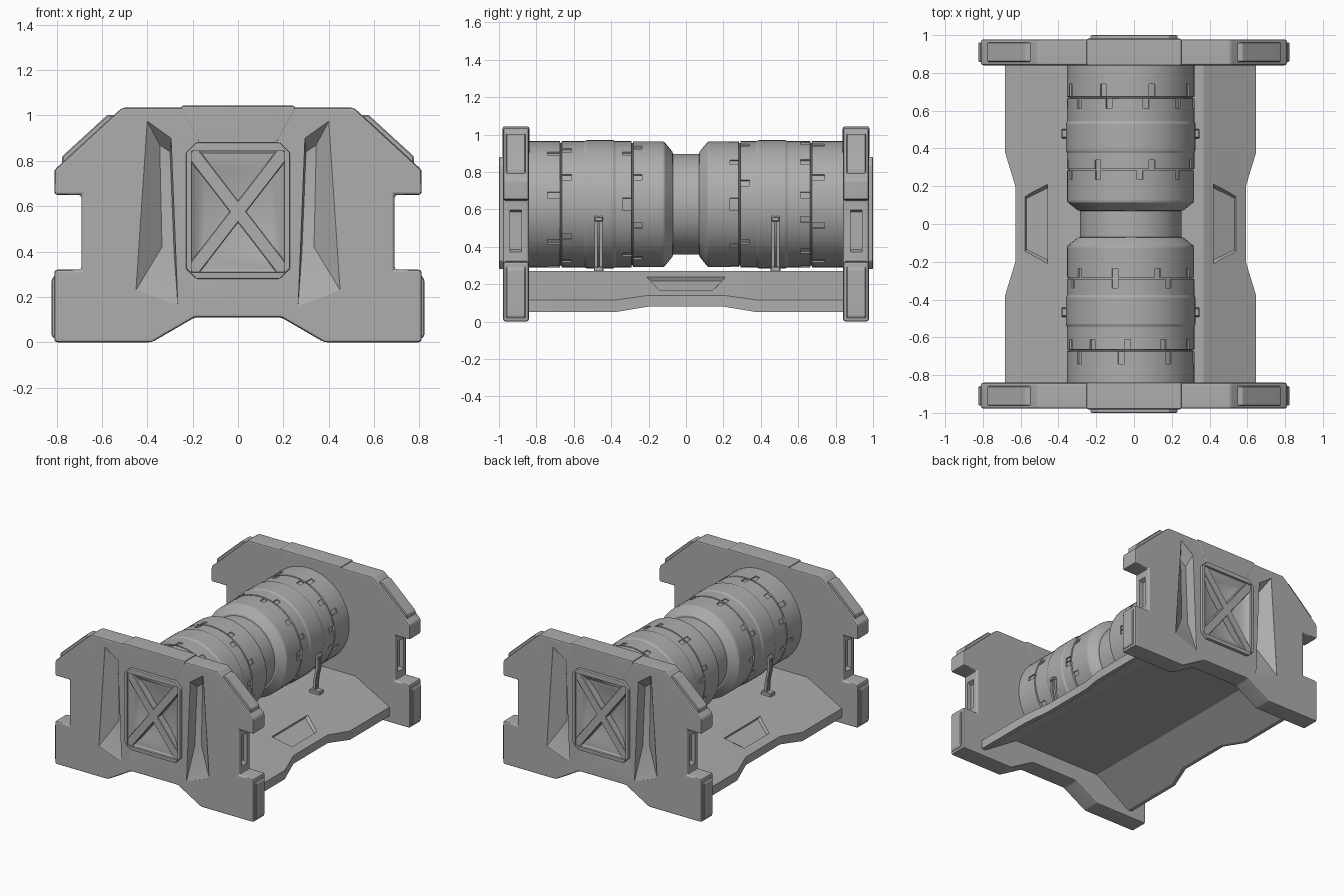
import bpy, bmesh, math
from mathutils import Vector

cube = bpy.data.objects.get("Cube")
if cube:
    bpy.data.objects.remove(cube, do_unlink=True)

grey = bpy.data.materials.new("plain_grey")
grey.use_nodes = True
colour = (0.42, 0.42, 0.42, 1)
grey.diffuse_color = colour
grey.node_tree.nodes["Principled BSDF"].inputs["Base Color"].default_value = colour

XC = -0.018          # drum and base sit slightly off centre
AXIS_Z = 0.627


def finish(bm, name):
    bmesh.ops.recalc_face_normals(bm, faces=bm.faces)
    mesh = bpy.data.meshes.new(name)
    bm.to_mesh(mesh)
    bm.free()
    mesh.materials.append(grey)
    ob = bpy.data.objects.new(name, mesh)
    bpy.context.collection.objects.link(ob)
    return ob


def activate(ob):
    bpy.ops.object.select_all(action='DESELECT')
    ob.select_set(True)
    bpy.context.view_layer.objects.active = ob


def loft(name, rings):
    """Join rings of 3D points into a closed solid."""
    bm = bmesh.new()
    rows = [[bm.verts.new(p) for p in ring] for ring in rings]
    n = len(rows[0])
    for a, b in zip(rows, rows[1:]):
        for i in range(n):
            j = (i + 1) % n
            bm.faces.new((a[i], a[j], b[j], b[i]))
    bm.faces.new(rows[0])
    bm.faces.new(rows[-1])
    return finish(bm, name)


def stack(name, *layers):
    """Loft x-z outlines placed at successive y positions."""
    return loft(name, [[(x, y, z) for x, z in pts] for y, pts in layers])


def prism(name, pts, y0, y1):
    return stack(name, (y0, pts), (y1, pts))


def mirrored(half):
    return half + [(-x, z) for x, z in reversed(half)]


def rect(hx, z0, z1, c=0.0):
    """Rectangle with optional corner chamfers."""
    half = [(hx - c, z0), (hx, z0 + c), (hx, z1 - c), (hx - c, z1)] if c else [(hx, z0), (hx, z1)]
    return mirrored(half)


def flip(pts, k):
    return [(x * k, z) for x, z in pts]


def bevel(ob, width, segments=2):
    m = ob.modifiers.new("bevel", 'BEVEL')
    m.width, m.segments, m.limit_method = width, segments, 'ANGLE'
    m.angle_limit = math.radians(25)
    activate(ob)
    bpy.ops.object.modifier_apply(modifier=m.name)


def cut(ob, cutters):
    for c in cutters:
        m = ob.modifiers.new("cut", 'BOOLEAN')
        m.operation, m.solver, m.object = 'DIFFERENCE', 'EXACT', c
        activate(ob)
        bpy.ops.object.modifier_apply(modifier=m.name)


def discard(cutters):
    for c in cutters:
        bpy.data.objects.remove(c, do_unlink=True)


def smooth(ob, angle=28):
    activate(ob)
    bpy.ops.object.shade_smooth_by_angle(angle=math.radians(angle))
    ob.modifiers.new("weighted_normals", 'WEIGHTED_NORMAL').keep_sharp = True


# End frames: outline, slots, crossed panel, caps
frame_half = [(0.19, 0.11), (0.38, 0.0), (0.81, 0.0), (0.81, 0.32), (0.69, 0.32),
              (0.69, 0.65), (0.81, 0.65), (0.81, 0.76), (0.51, 1.035)]
slot_outer = [(0.40, 0.975), (0.295, 0.90), (0.265, 0.16), (0.45, 0.23)]
slot_floor = [(0.345, 0.87), (0.30, 0.84), (0.282, 0.40), (0.335, 0.42)]
cap_outline = [(0.53, 1.0), (0.575, 1.003), (0.775, 0.82), (0.775, 0.77), (0.6, 0.85)]
foot_outline = [(0.76, 0.03), (0.81, 0.015), (0.822, 0.03), (0.822, 0.275), (0.81, 0.295), (0.76, 0.28)]
notch_wall = [(0.66, 0.385), (0.72, 0.36), (0.72, 0.61), (0.66, 0.585)]

for side, s in (("front", -1), ("back", 1)):
    frame = prism(side + "_frame", mirrored(frame_half), 0.84 * s, 0.978 * s)
    bevel(frame, 0.014)
    panel = prism(side + "_panel", rect(0.23, 0.28, 0.88, 0.045), 0.96 * s, 1.0 * s)
    bevel(panel, 0.007)

    # Dished opening behind the braces
    dish = stack("cutter", (1.02 * s, rect(0.207, 0.307, 0.845)), (0.985 * s, rect(0.205, 0.309, 0.843)),
                 (0.942 * s, rect(0.15, 0.38, 0.77)), (0.92 * s, rect(0.04, 0.52, 0.63)))
    slots = [stack("cutter", (0.985 * s, flip(slot_outer, k)), (0.977 * s, flip(slot_outer, k)),
                   (0.905 * s, flip(slot_floor, k))) for k in (1, -1)]
    notches = [prism("cutter", flip(notch_wall, k), 0.88 * s, 0.94 * s) for k in (1, -1)]
    cut(frame, [dish] + slots + notches)
    cut(panel, [dish])
    discard([dish] + slots + notches)
    smooth(frame, 34)
    smooth(panel)

    # Crossed braces over the panel opening
    for k, label in ((1, "rising"), (-1, "falling")):
        a, b = Vector((-0.205 * k, 0.31)), Vector((0.205 * k, 0.842))
        d = (b - a).normalized()
        n = Vector((-d.y, d.x)) * 0.03
        brace = prism(f"{side}_{label}_brace", [a + n, b + n, b - n, a - n], 0.93 * s, 0.988 * s)
        bevel(brace, 0.004, 1)

    # Raised plate over the top middle
    top = prism(side + "_top_plate", mirrored([(0.17, 0.875), (0.252, 1.02), (0.252, 1.043)]),
                0.838 * s, 0.981 * s)
    bevel(top, 0.01)
    smooth(top)

    # Raised caps on the shoulders and feet
    for k, label in ((1, "left"), (-1, "right")):
        for part, outline in (("shoulder_cap", cap_outline), ("foot_cap", foot_outline)):
            cap = prism(f"{side}_{label}_{part}", flip(outline, k), 0.858 * s, 0.962 * s)
            bevel(cap, 0.005, 1)
            smooth(cap)

# Hollow base tray with a pinched waist
rings = []
for y, w, zb, ze in ((-0.85, 0.665, 0.05, 0.115), (-0.38, 0.665, 0.05, 0.115), (-0.2, 0.61, 0.08, 0.14),
                     (0.2, 0.61, 0.08, 0.14), (0.38, 0.665, 0.05, 0.115), (0.85, 0.665, 0.05, 0.115)):
    section = mirrored([(0.36, 0.225), (w - 0.03, zb), (w, zb), (w, ze), (0.385, 0.27)][::-1])
    rings.append([(x + XC, y, z) for x, z in section])
tray = loft("base_tray", rings)


def pocket_ring(k, dx, dz, grow):
    return [(XC + k * (x + dx), y * grow, z + dz) for x, y, z in
            ((0.44, 0.23, 0.24), (0.56, 0.16, 0.175), (0.56, -0.16, 0.175), (0.44, -0.23, 0.24))]


# Tapered pockets in the sloping sides of the tray
pockets = [loft("cutter", [pocket_ring(k, 0.02, 0.04, 1.05), pocket_ring(k, -0.01, -0.022, 0.85)])
           for k in (1, -1)]
cut(tray, pockets)
discard(pockets)
smooth(tray, 20)

# Drum: turned profile of (distance from middle, radius)
half = [(0.07, 0.269), (0.072, 0.28), (0.115, 0.333), (0.125, 0.336), (0.235, 0.336),
        (0.282, 0.336), (0.284, 0.328), (0.29, 0.328), (0.292, 0.337), (0.34, 0.337),
        (0.375, 0.337), (0.39, 0.343), (0.53, 0.343), (0.545, 0.337), (0.612, 0.337), (0.664, 0.337),
        (0.666, 0.328), (0.672, 0.328), (0.674, 0.337), (0.74, 0.337), (0.86, 0.337)]
profile = [(-y, r) for y, r in reversed(half)] + half
SEG = 64
drum = loft("drum", [[(r * math.cos(2 * math.pi * i / SEG), y, r * math.sin(2 * math.pi * i / SEG))
                      for i in range(SEG)] for y, r in profile])
drum.location = (XC, 0, AXIS_Z)

# Shallow notches sunk into the bands beside each groove
bm = bmesh.new()
bm.from_mesh(drum.data)
picked = []
for f in bm.faces:
    c = f.calc_center_median()
    seg = int((math.atan2(c.z, c.x) % (2 * math.pi)) / (2 * math.pi) * SEG)
    for middle, step, shift in ((0.2585, 7, 0), (0.316, 9, 3), (0.638, 6, 1), (0.707, 8, 4)):
        if abs(abs(c.y) - middle) < 0.004 and (seg + (3 if c.y < 0 else 0)) % step == shift:
            picked.append(f)
sunk = bmesh.ops.extrude_discrete_faces(bm, faces=picked)["faces"]
for f in sunk:
    for v in f.verts:
        v.co.x *= 0.972
        v.co.z *= 0.972
bm.to_mesh(drum.data)
bm.free()
smooth(drum, 12)

# Curved straps with feet, tying the drum to the tray
path = [(0.30, 0.565), (0.338, 0.565), (0.352, 0.54), (0.35, 0.46), (0.332, 0.38), (0.325, 0.27)]
for k, lr in ((1, "left"), (-1, "right")):
    for y, fb in ((-0.467, "front"), (0.478, "back")):
        inner = [(x - 0.02, z - 0.012) for x, z in reversed(path)]
        for dy, rail in ((-0.013, "near"), (0.013, "far")):
            strap = prism(f"{fb}_{lr}_strap_{rail}_rail", [(XC + k * x, z) for x, z in path + inner],
                          y + dy - 0.008, y + dy + 0.008)
            smooth(strap)
        for part, x0, z0, z1, hw in (("foot", 0.28, 0.26, 0.295, 0.026), ("buckle", 0.31, 0.535, 0.56, 0.022)):
            block = prism(f"{fb}_{lr}_strap_{part}", [(XC + k * x, z) for x, z in
                          ((x0, z0), (0.365, z0), (0.365, z1), (x0, z1))], y - hw, y + hw)
            bevel(block, 0.005, 1)
